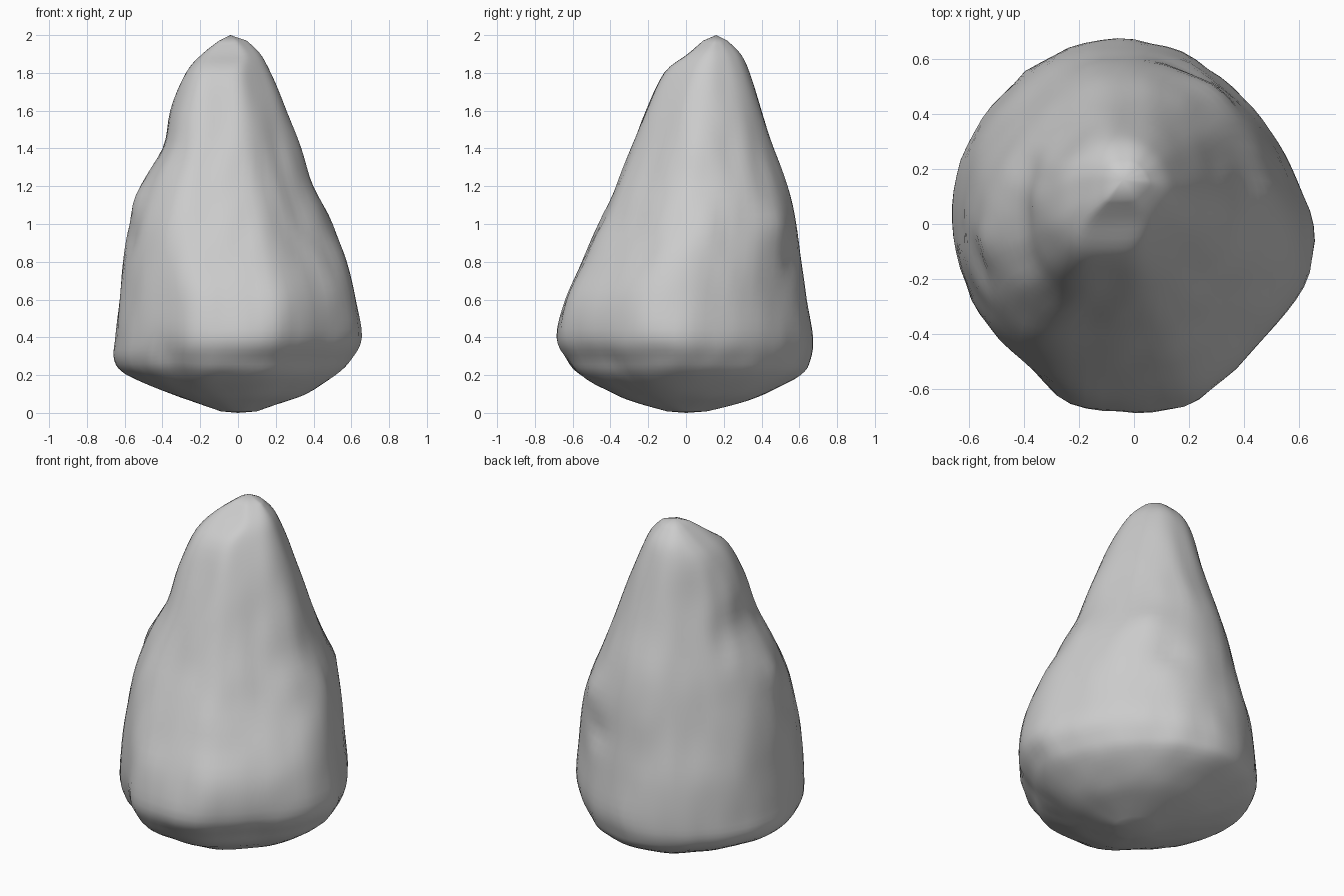
import bpy, bmesh, math
from mathutils import Vector, noise

if "Cube" in bpy.data.objects:
    bpy.data.objects.remove(bpy.data.objects["Cube"])

# Extents per height: z, then right, back-right, back, back-left,
# left, front-left, front, front-right
LEVELS = [
    (0.008, .10, .10, .11, .10, .09, .09, .10, .09),
    (0.05, .22, .25, .28, .26, .21, .23, .25, .22),
    (0.10, .36, .38, .42, .40, .35, .37, .38, .35),
    (0.20, .52, .52, .61, .59, .59, .55, .56, .50),
    (0.28, .60, .57, .66, .66, .66, .62, .63, .56),
    (0.40, .66, .60, .675, .67, .65, .645, .685, .625),
    (0.60, .625, .59, .645, .65, .63, .63, .64, .61),
    (0.80, .575, .575, .61, .60, .61, .60, .55, .52),
    (1.00, .505, .55, .585, .55, .575, .555, .46, .415),
    (1.20, .405, .48, .54, .50, .52, .475, .37, .33),
    (1.40, .335, .405, .47, .44, .40, .385, .29, .25),
    (1.60, .26, .345, .40, .38, .36, .315, .21, .18),
    (1.80, .175, .27, .34, .33, .275, .225, .115, .09),
    (1.90, .12, .22, .29, .28, .19, .12, -.01, .02),
    (1.97, .05, .155, .22, .205, .10, .01, -.09, -.07),
]
# Prominence of the corners between those directions
CORNERS = (.97, 1.01, 1.02, 1.0, 1.0, 1.06, 1.05, 1.03)
TOP = Vector((-0.04, 0.16, 2.0))
SEG, SUB, P = 72, 4, 36
DIRS = [(math.cos(i * math.pi / 8), math.sin(i * math.pi / 8)) for i in range(16)]


def spline(a, b, c, d, t):
    return [0.5 * (2 * q + (r - p) * t + (2 * p - 5 * q + 4 * r - s) * t * t
                   + (3 * q - p - 3 * r + s) * t ** 3)
            for p, q, r, s in zip(a, b, c, d)]


def ring(row):
    # rounded many-sided cross-section touching the given extents
    z, h = row[0], row[1:]
    cx, cy = (h[0] - h[4]) / 2, (h[2] - h[6]) / 2
    main = [max(0.02, v - cx * d[0] - cy * d[1]) for v, d in zip(h, DIRS[::2])]
    rel = []
    for i in range(8):
        rel += [main[i], CORNERS[i] * (main[i] + main[(i + 1) % 8]) / 2]
    pts = []
    for k in range(SEG):
        a = 2 * math.pi * k / SEG
        c, s = math.cos(a), math.sin(a)
        total = sum((max(0, c * d[0] + s * d[1]) * rel[0] / v) ** P for v, d in zip(rel, DIRS))
        r = rel[0] * total ** (-1 / P)
        # shallow chipped relief, stretched vertically
        n = noise.noise(Vector((9 * (cx + r * c), 9 * (cy + r * s), 3 * z)))
        r += 0.01 * n * min(1, r / 0.5)
        pts.append((cx + r * c, cy + r * s, z))
    return pts


# Resample the levels smoothly
rows = []
for i in range(len(LEVELS) - 1):
    a, d = LEVELS[max(i - 1, 0)], LEVELS[min(i + 2, len(LEVELS) - 1)]
    for j in range(SUB):
        rows.append(spline(a, LEVELS[i], LEVELS[i + 1], d, j / SUB))
rows.append(LEVELS[-1])

# Rock body: stacked rings closed with fans at both ends
bm = bmesh.new()
rings = [[bm.verts.new(p) for p in ring(r)] for r in rows]
base, tip = bm.verts.new((0, 0, 0)), bm.verts.new(TOP)
for k in range(SEG):
    n = (k + 1) % SEG
    for lo, hi in zip(rings, rings[1:]):
        bm.faces.new((lo[k], lo[n], hi[n], hi[k]))
    bm.faces.new((base, rings[0][n], rings[0][k]))
    bm.faces.new((tip, rings[-1][k], rings[-1][n]))

# Local lumps and dents on the left, back right and front left
BUMPS = [((-.55, -.08, 1.13), .09, .02), ((-.57, -.14, .92), .09, -.02),
         ((.30, .48, 1.00), .08, .015), ((.20, .55, .80), .08, -.02),
         ((-.38, -.55, .28), .13, -.025)]
bm.normal_update()
for v in bm.verts:
    shift = sum(h * math.exp(-((v.co - Vector(c)).length / w) ** 2) for c, w, h in BUMPS)
    v.co += v.normal * shift

mesh = bpy.data.meshes.new("rock")
bm.to_mesh(mesh)
bm.free()
for f in mesh.polygons:
    f.use_smooth = True
rock = bpy.data.objects.new("rock", mesh)
bpy.context.collection.objects.link(rock)
